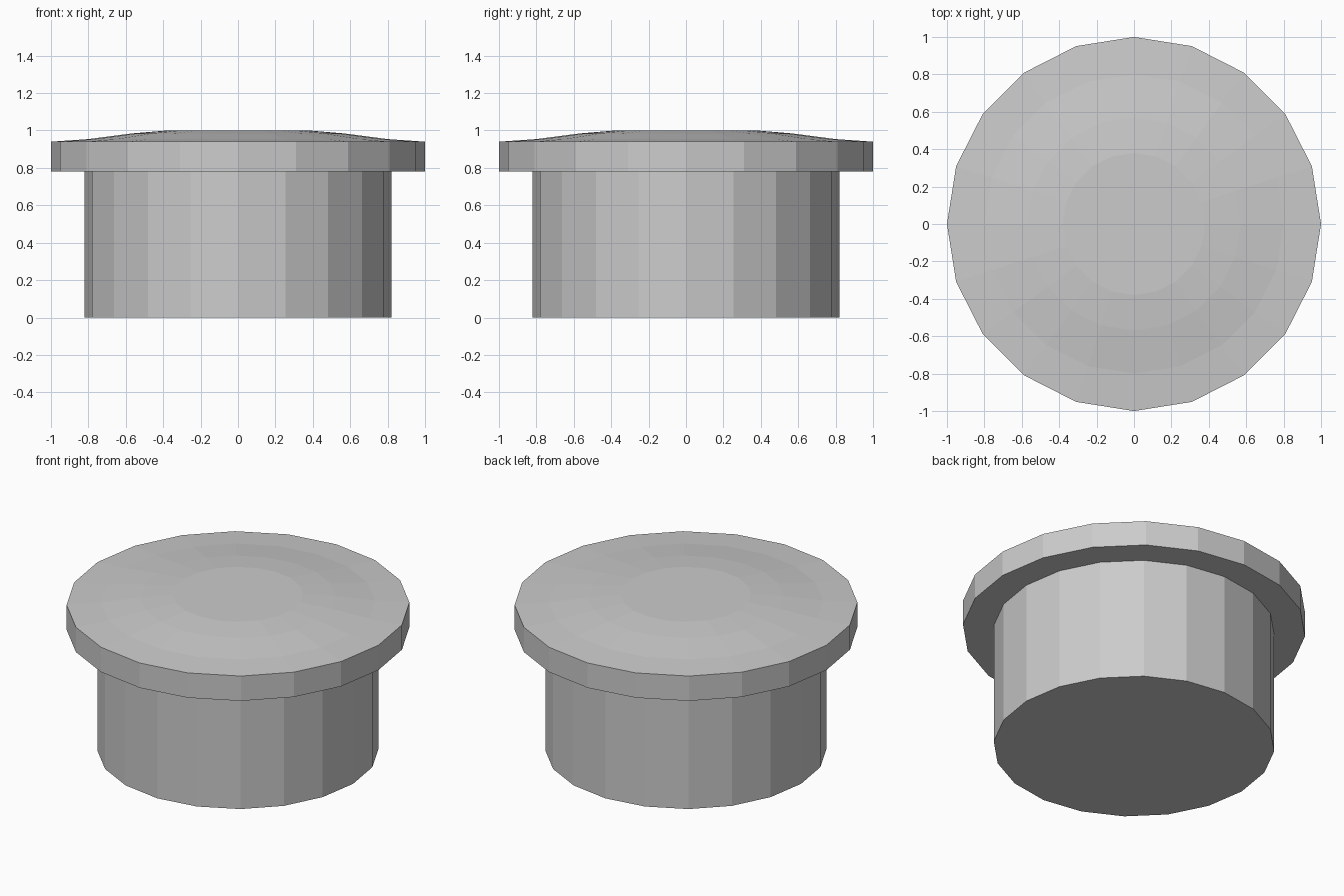
import bpy, bmesh, math

if "Cube" in bpy.data.objects:
    bpy.data.objects.remove(bpy.data.objects["Cube"])

SIDES = 20

# Outline of the round plug: (radius, height) from the base up to the domed top
PROFILE = [
    (0.82, 0.0),    # base of stem
    (0.82, 0.78),   # stem meets flange
    (1.0, 0.78),    # flange underside
    (1.0, 0.94),    # flange rim
    (0.80, 0.954),  # shallow dome
    (0.57, 0.984),
    (0.38, 1.0),    # flat centre
]


def lathe(name, profile, sides):
    """Turn a profile around z into a closed, flat-faced solid."""
    bm = bmesh.new()
    rings = []
    for r, z in profile:
        rings.append([bm.verts.new((r * math.cos(2 * math.pi * i / sides),
                                    r * math.sin(2 * math.pi * i / sides), z))
                      for i in range(sides)])
    for low, high in zip(rings, rings[1:]):
        for i in range(sides):
            j = (i + 1) % sides
            bm.faces.new((low[i], low[j], high[j], high[i]))
    bm.faces.new(rings[0][::-1])
    bm.faces.new(rings[-1])
    bmesh.ops.recalc_face_normals(bm, faces=bm.faces)
    mesh = bpy.data.meshes.new(name)
    bm.to_mesh(mesh)
    bm.free()
    obj = bpy.data.objects.new(name, mesh)
    bpy.context.collection.objects.link(obj)
    return obj


# Stem, flange and domed top in one piece
lathe("flanged_plug", PROFILE, SIDES)
